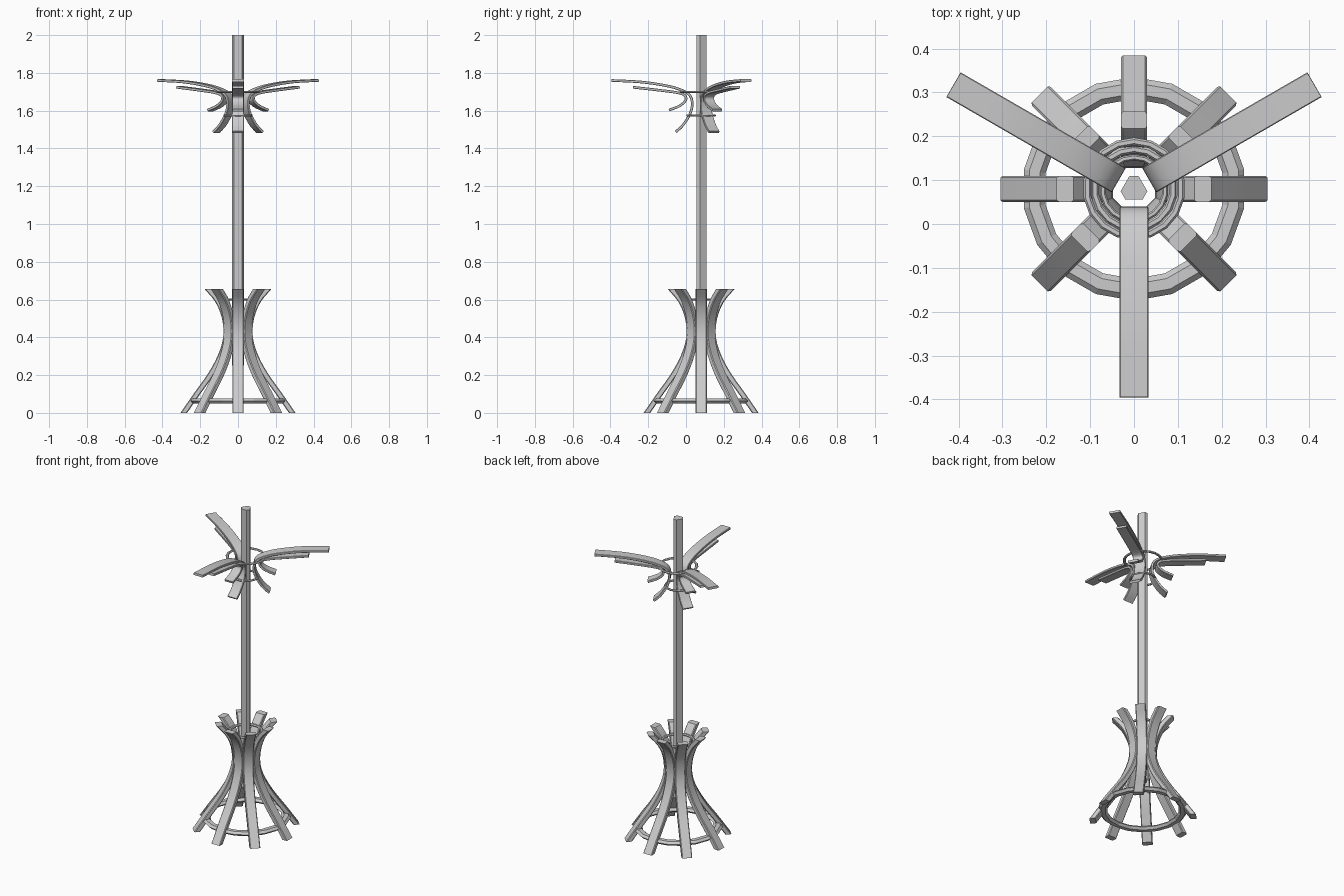
import bpy, bmesh, math
from mathutils import Vector

if "Cube" in bpy.data.objects:
    bpy.data.objects.remove(bpy.data.objects["Cube"])

CY = 0.08  # the stand's axis sits slightly behind the origin


def spline(pts, n):
    """Catmull-Rom samples through (radius, height) points."""
    p = [Vector(q) for q in pts]
    p = [2 * p[0] - p[1]] + p + [2 * p[-1] - p[-2]]
    out = []
    for i in range(1, len(p) - 2):
        a, b, c, d = p[i - 1:i + 3]
        for k in range(n):
            t = k / n
            out.append(0.5 * (2 * b + (c - a) * t + (2 * a - 5 * b + 4 * c - d) * t * t
                              + (3 * b - a - 3 * c + d) * t ** 3))
    return out + [p[-2]]


def finish(name, bm, smooth):
    bmesh.ops.recalc_face_normals(bm, faces=bm.faces)
    me = bpy.data.meshes.new(name)
    bm.to_mesh(me)
    bm.free()
    ob = bpy.data.objects.new(name, me)
    ob.location.y = CY
    bpy.context.collection.objects.link(ob)
    if smooth:
        bpy.ops.object.select_all(action='DESELECT')
        ob.select_set(True)
        bpy.context.view_layer.objects.active = ob
        bpy.ops.object.shade_smooth_by_angle(angle=math.radians(25))
    return ob


def loft(name, rings, smooth=False, closed=False):
    bm = bmesh.new()
    vs = [[bm.verts.new(v) for v in r] for r in rings]
    m = len(vs[0])
    pairs = list(zip(vs, vs[1:])) + ([(vs[-1], vs[0])] if closed else [])
    for a, b in pairs:
        for i in range(m):
            j = (i + 1) % m
            bm.faces.new((a[i], a[j], b[j], b[i]))
    if not closed:
        bm.faces.new(vs[0])
        bm.faces.new(vs[-1])
    return finish(name, bm, smooth)


def slat(name, pts, angle, width, thick, level=False, n=5):
    """Bent strip with chamfered edges; level=True cuts its ends horizontally."""
    line = spline(pts, n)
    w, t, c = width / 2, thick / 2, 0.15 * thick
    sec = [(-w, -t + c), (-w + c, -t), (w - c, -t), (w, -t + c),
           (w, t - c), (w - c, t), (-w + c, t), (-w, t - c)]
    u = Vector((math.cos(angle), math.sin(angle), 0))
    s = Vector((-u.y, u.x, 0))
    rings = []
    for i, p in enumerate(line):
        tan = (line[min(i + 1, len(line) - 1)] - line[max(i - 1, 0)]).normalized()
        nr = (1 / tan.y, 0) if level else (tan.y, -tan.x)
        rings.append([u * (p.x + nr[0] * b) + s * a + Vector((0, 0, p.y + nr[1] * b))
                      for a, b in sec])
    return loft(name, rings, smooth=True)


def hoop(name, R, r, hz, z, seg, sides):
    rings = []
    for i in range(seg):
        a = math.tau * (i + 0.5) / seg
        ring = []
        for k in range(sides):
            b = math.tau * k / sides
            d = R + r * math.cos(b)
            ring.append((d * math.cos(a), d * math.sin(a), z + hz * math.sin(b)))
        rings.append(ring)
    return loft(name, rings, closed=True)


# Three-sided pole with blunted corners
corners = [math.radians(c + d) for c in (90, 210, 330) for d in (-20, 20)]
loft("pole", [[(0.031 * math.cos(a), 0.031 * math.sin(a), z) for a in corners]
              for z in (0.25, 2.0)])

# Eight flared base legs
leg = [(0.287, 0), (0.218, 0.1), (0.147, 0.2), (0.093, 0.3), (0.064, 0.4),
       (0.07, 0.5), (0.105, 0.59), (0.157, 0.655)]
for i in range(8):
    slat(f"base_leg_{i + 1}", leg, i * math.tau / 8, 0.06, 0.029, level=True, n=3)

# Three pairs of nested coat hooks
outer = [(0.135, 1.487), (0.095, 1.525), (0.058, 1.585), (0.047, 1.64), (0.063, 1.685),
         (0.12, 1.715), (0.2, 1.735), (0.32, 1.752), (0.475, 1.76)]
inner = [(0.17, 1.603), (0.115, 1.625), (0.082, 1.655), (0.088, 1.682),
         (0.13, 1.696), (0.22, 1.708), (0.36, 1.724)]
for i in range(3):
    a = math.radians(30 + 120 * i)
    slat(f"coat_hook_{i + 1}", outer, a, 0.065, 0.014, n=4)
    slat(f"hat_hook_{i + 1}", inner, a, 0.06, 0.014, n=4)

# Rings tying legs and hooks together
hoop("foot_ring", 0.23, 0.025, 0.015, 0.063, 18, 6)
hoop("umbrella_ring", 0.09, 0.009, 0.007, 0.6, 18, 6)
hoop("lower_hook_ring", 0.072, 0.007, 0.006, 1.575, 18, 6)
hoop("upper_hook_ring", 0.108, 0.009, 0.006, 1.698, 18, 6)
